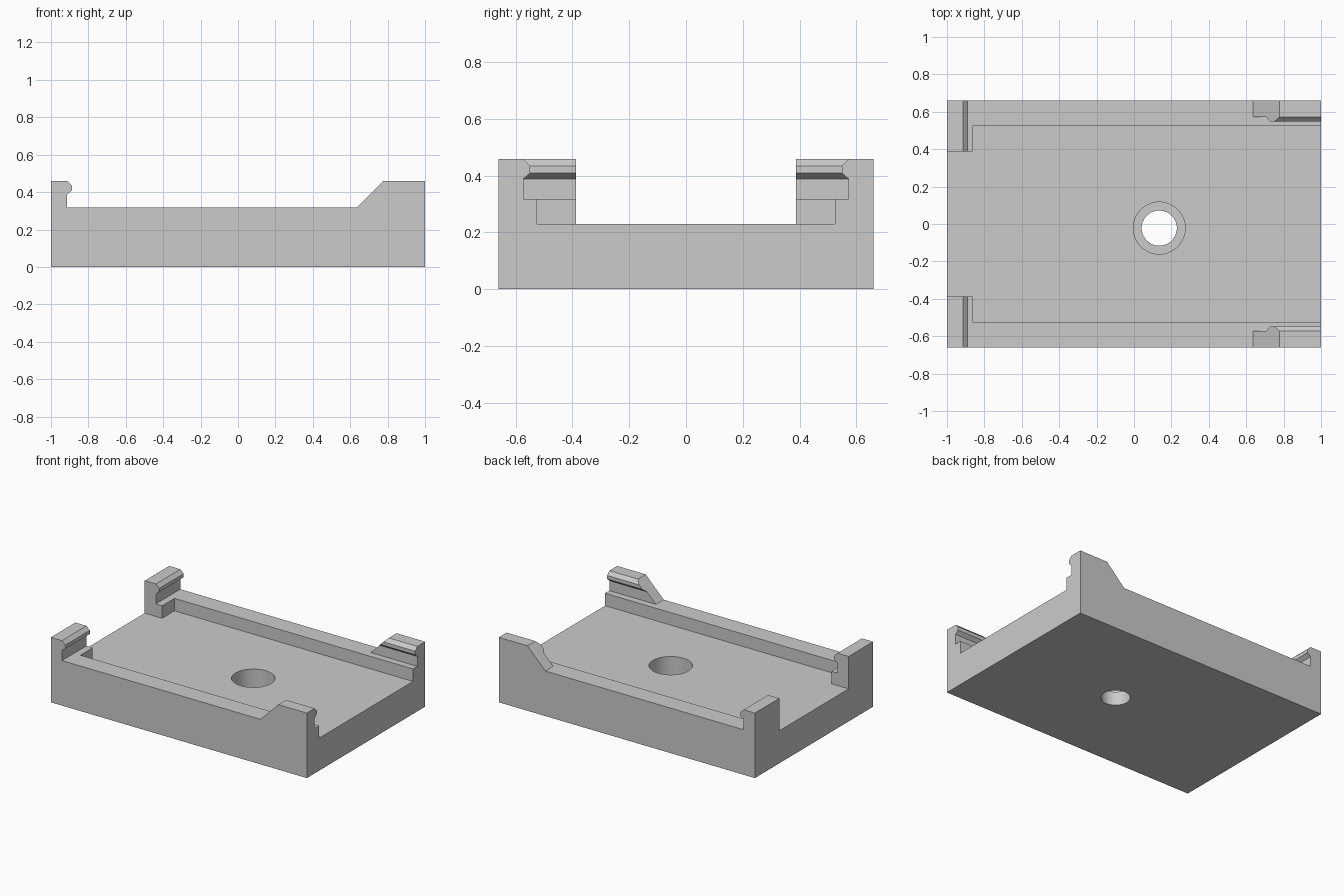
import bpy
import bmesh
from mathutils import Vector

cube = bpy.data.objects.get("Cube")
if cube:
    bpy.data.objects.remove(cube, do_unlink=True)

# Main dimensions
HALF_X, HALF_Y = 1.0, 0.66
FLOOR, RAIL, TOP = 0.23, 0.318, 0.459
RAIL_Y, SLOPE_X = 0.525, 0.636
HOLE = (0.135, -0.022)

grey = bpy.data.materials.new("plain_grey")
grey.use_nodes = True
COLOUR = (0.6, 0.6, 0.6, 1)
grey.diffuse_color = COLOUR
grey.node_tree.nodes["Principled BSDF"].inputs["Base Color"].default_value = COLOUR


def prism(name, profile, start, sweep):
    """Extrude a profile; start maps a 2D point to 3D, sweep is the extrusion."""
    bm = bmesh.new()
    face = bm.faces.new([bm.verts.new(start(*p)) for p in profile])
    bm.normal_update()
    end = bmesh.ops.extrude_face_region(bm, geom=[face])["geom"]
    for v in end:
        if isinstance(v, bmesh.types.BMVert):
            v.co += Vector(sweep)
    bm.normal_update()
    bmesh.ops.recalc_face_normals(bm, faces=bm.faces)
    if bm.calc_volume(signed=True) < 0:
        bmesh.ops.reverse_faces(bm, faces=bm.faces)
    mesh = bpy.data.meshes.new(name)
    bm.to_mesh(mesh)
    bm.free()
    mesh.materials.append(grey)
    obj = bpy.data.objects.new(name, mesh)
    bpy.context.collection.objects.link(obj)
    return obj


def combine(target, other, operation):
    """Apply a boolean and discard the second solid."""
    bpy.context.view_layer.objects.active = target
    mod = target.modifiers.new(operation, "BOOLEAN")
    mod.object, mod.operation, mod.solver = other, operation, "EXACT"
    bpy.ops.object.modifier_apply(modifier=mod.name)
    bpy.data.objects.remove(other, do_unlink=True)


def snap_lip(root, tip):
    """Side outline of a snap lip, from the rail up to the top."""
    return [(root, 0.388), (tip, 0.409), (tip, 0.434), (root, TOP)]


# Tray: floor with a rail along each long side
tray_profile = [(-HALF_Y, 0), (HALF_Y, 0), (HALF_Y, RAIL), (RAIL_Y, RAIL),
                (RAIL_Y, FLOOR), (-RAIL_Y, FLOOR), (-RAIL_Y, RAIL), (-HALF_Y, RAIL)]
tray = prism("tray", tray_profile, lambda y, z: (-HALF_X, y, z), (2 * HALF_X, 0, 0))

for side in (-1, 1):
    # Corner post with an inward-facing lip
    post = [(-HALF_X, 0.1), (-0.864, 0.1), (-0.864, RAIL), (-0.913, RAIL)]
    post += snap_lip(-0.913, -0.887) + [(-HALF_X, TOP)]
    combine(tray, prism("corner_post", post, lambda x, z: (x, side * 0.387, z),
                        (0, side * (HALF_Y - 0.387), 0)), "UNION")

    # Side clip, sunk into the rail, with a ramped end
    clip = [(HALF_Y, 0.2), (0.573, 0.2)] + snap_lip(0.573, 0.549) + [(HALF_Y, TOP)]
    clip_obj = prism("side_clip", clip, lambda y, z: (0, side * y, z), (HALF_X, 0, 0))
    for v in clip_obj.data.vertices:
        if v.co.x < HALF_X / 2:
            v.co.x = SLOPE_X + v.co.z - RAIL
    combine(tray, clip_obj, "UNION")

# Screw hole with a wide counterbore above a narrow bore
for radius, low in ((0.139, 0.097), (0.094, -0.2)):
    bpy.ops.mesh.primitive_cylinder_add(vertices=64, radius=radius, depth=0.6,
                                        location=(*HOLE, low + 0.3))
    cutter = bpy.context.object
    cutter.name = "hole_cutter"
    cutter.hide_render = True
    cutter.data.materials.append(grey)
    combine(tray, cutter, "DIFFERENCE")

# Merge coplanar faces and keep only the round hole walls smooth
bm = bmesh.new()
bm.from_mesh(tray.data)
bmesh.ops.remove_doubles(bm, verts=bm.verts, dist=0.0002)
bmesh.ops.dissolve_limit(bm, angle_limit=0.01, verts=bm.verts, edges=bm.edges)
bm.to_mesh(tray.data)
bm.free()
bpy.ops.object.select_all(action="DESELECT")
tray.select_set(True)
bpy.context.view_layer.objects.active = tray
bpy.ops.object.shade_smooth_by_angle(angle=0.3)
